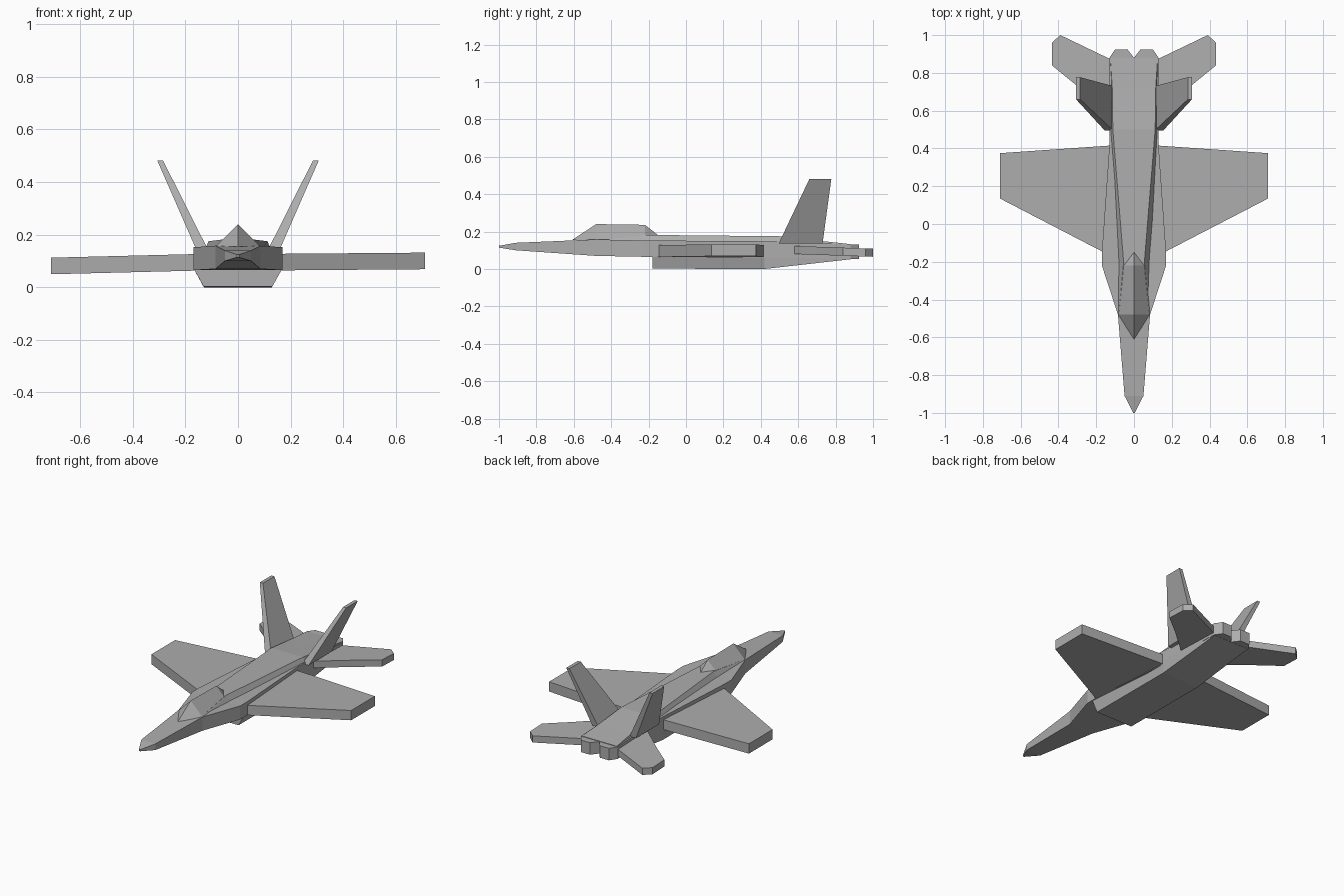
import bpy, bmesh

if "Cube" in bpy.data.objects:
    bpy.data.objects.remove(bpy.data.objects["Cube"], do_unlink=True)

grey = bpy.data.materials.new("airframe_grey")
grey.use_nodes = True
colour = (0.42, 0.42, 0.42, 1)
grey.diffuse_color = colour
grey.node_tree.nodes["Principled BSDF"].inputs["Base Color"].default_value = colour


def loft(name, rings):
    """Skin a closed solid through rings holding equal numbers of points."""
    bm = bmesh.new()
    loops = [[bm.verts.new(p) for p in ring] for ring in rings]
    n = len(loops[0])
    for a, b in zip(loops, loops[1:]):
        for i in range(n):
            j = (i + 1) % n
            bm.faces.new((a[i], a[j], b[j], b[i]))
    bm.faces.new(loops[0])
    bm.faces.new(loops[-1])
    bmesh.ops.remove_doubles(bm, verts=bm.verts, dist=1e-5)
    bmesh.ops.recalc_face_normals(bm, faces=bm.faces)
    mesh = bpy.data.meshes.new(name)
    bm.to_mesh(mesh)
    bm.free()
    mesh.materials.append(grey)
    obj = bpy.data.objects.new(name, mesh)
    bpy.context.collection.objects.link(obj)
    return obj


def body(name, stations):
    """Symmetric hull from stations: y, bottom half width, top half width, bottom z, top z."""
    loft(name, [[(-b, y, z0), (b, y, z0), (t, y, z1), (-t, y, z1)]
                for y, b, t, z0, z1 in stations])


def slab(name, plan, side, z_at, thick):
    """Flat panel from a plan outline, following a height function."""
    low = [(side * x, y, z_at(x, y)) for x, y in plan]
    loft(name, [low, [(x, y, z + thick) for x, y, z in low]])


# Main fuselage, raised spine and belly intake
body("fuselage", [
    (-1.0, .004, .004, .114, .124), (-.91, .05, .05, .10, .14),
    (-.48, .085, .085, .07, .158), (-.22, .17, .17, .065, .152),
    (-.15, .17, .17, .065, .152), (.42, .13, .13, .06, .148),
    (.55, .13, .13, .06, .146), (.88, .13, .13, .055, .13)])
body("spine", [
    (-.48, .085, .08, .14, .16), (-.20, .09, .055, .14, .182),
    (.50, .13, .112, .13, .175), (.72, .13, .115, .12, .15),
    (.88, .13, .125, .10, .133)])
body("belly_intake", [
    (-.18, .13, .168, .002, .07), (.42, .13, .13, 0, .08), (.88, .125, .13, .052, .08)])

# Faceted canopy: nose point, tall frame, rear frame, tail point
loft("canopy", [
    [(0, -.61, .155)] * 3,
    [(-.085, -.48, .155), (.085, -.48, .155), (0, -.48, .24)],
    [(-.06, -.22, .175), (.06, -.22, .175), (0, -.22, .236)],
    [(0, -.145, .178)] * 3])

# Paired parts, with the right wing hanging slightly lower
wing = [(.10, -.18), (.16, -.15), (.71, .135), (.71, .375), (.13, .415), (.10, .415)]
tailplane = [(.10, .56), (.13, .58), (.30, .73), (.435, .84), (.435, .96),
             (.39, 1.0), (.13, .875), (.10, .86)]
nozzle = [(0, .84), (0, .88), (.035, .925), (.10, .925), (.13, .88), (.13, .84)]
for side, word, droop in ((1, "left", .008), (-1, "right", -.025)):
    slab(word + "_wing", wing, side, lambda x, y: .064 + droop * (x - .13), .063)
    slab(word + "_tailplane", tailplane, side, lambda x, y: .08 - .035 * (y - .58), .043)
    slab(word + "_nozzle", nozzle, side, lambda x, y: .053, .077)
    # Canted tail fin
    loft(word + "_fin", [
        [(side * x, y, z) for x, y in ((x0, y0), (x1, y0), (x1, y1), (x0, y1))]
        for x0, x1, y0, y1, z in ((.11, .155, .495, .73, .135),
                                  (.285, .307, .66, .777, .482))])
